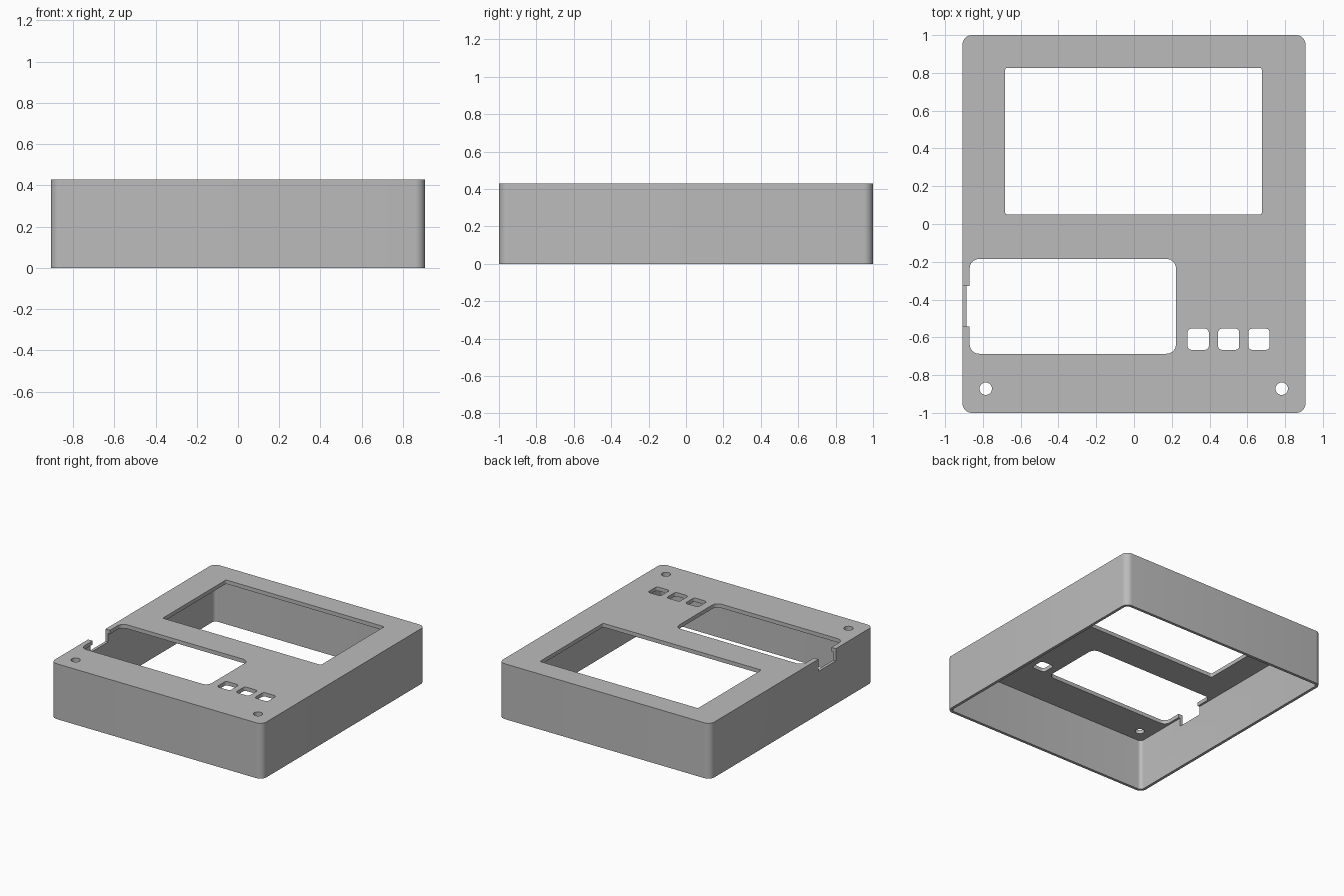
import bpy, bmesh, math

default = bpy.data.objects.get("Cube")
if default:
    bpy.data.objects.remove(default, do_unlink=True)

HEIGHT, WALL, PLATE = 0.43, 0.022, 0.03
HALF_X, HALF_Y = 0.908, 1.0

grey = bpy.data.materials.new("enclosure grey")
grey.use_nodes = True
colour = (0.5, 0.5, 0.5, 1)
grey.diffuse_color = colour
grey.node_tree.nodes["Principled BSDF"].inputs["Base Color"].default_value = colour


def rounded_block(name, x0, x1, y0, y1, z0, z1, radius=0, steps=8):
    """Upright block with rounded vertical corners."""
    corners = [(x1, y1, -1, -1), (x0, y1, 1, -1), (x0, y0, 1, 1), (x1, y0, -1, 1)]
    points = []
    for i, (x, y, sx, sy) in enumerate(corners):
        if not radius:
            points.append((x, y))
            continue
        for k in range(steps + 1):
            a = (i + k / steps) * math.pi / 2
            points.append((x + sx * radius + radius * math.cos(a),
                           y + sy * radius + radius * math.sin(a)))
    bm = bmesh.new()
    face = bm.faces.new([bm.verts.new((x, y, z0)) for x, y in points])
    top = bmesh.ops.extrude_face_region(bm, geom=[face])["geom"]
    bmesh.ops.translate(bm, vec=(0, 0, z1 - z0),
                        verts=[v for v in top if isinstance(v, bmesh.types.BMVert)])
    bmesh.ops.recalc_face_normals(bm, faces=bm.faces)
    mesh = bpy.data.meshes.new(name)
    bm.to_mesh(mesh)
    bm.free()
    mesh.materials.append(grey)
    obj = bpy.data.objects.new(name, mesh)
    bpy.context.collection.objects.link(obj)
    return obj


def round_cutter(name, x, y, radius):
    """Cylindrical cutter through the top plate."""
    bpy.ops.mesh.primitive_cylinder_add(vertices=32, radius=radius, depth=0.2,
                                        location=(x, y, HEIGHT))
    obj = bpy.context.object
    obj.name = name
    obj.data.materials.append(grey)
    return obj


def cut(target, cutter):
    cutter.hide_render = True
    bpy.context.view_layer.objects.active = target
    mod = target.modifiers.new("cut", 'BOOLEAN')
    mod.operation, mod.solver, mod.object = 'DIFFERENCE', 'EXACT', cutter
    bpy.ops.object.modifier_apply(modifier=mod.name)
    bpy.data.objects.remove(cutter, do_unlink=True)


# Outer shell, hollowed from below
case = rounded_block("enclosure_cover", -HALF_X, HALF_X, -HALF_Y, HALF_Y, 0, HEIGHT, 0.05)
inner_x, inner_y = HALF_X - WALL, HALF_Y - WALL
cut(case, rounded_block("cavity", -inner_x, inner_x, -inner_y, inner_y,
                        -0.1, HEIGHT - PLATE, 0.05 - WALL))

# Openings through the top plate
low, high = HEIGHT - 0.1, HEIGHT + 0.1
cut(case, rounded_block("screen_opening", -0.682, 0.677, 0.05, 0.827, low, high, 0.012))
cut(case, rounded_block("module_opening", -0.87, 0.222, -0.687, -0.185, low, high, 0.05))
for x in (0.34, 0.501, 0.662):
    cut(case, rounded_block("button_opening", x - 0.056, x + 0.056,
                            -0.666, -0.554, low, high, 0.02))
for x in (-0.785, 0.782):
    cut(case, round_cutter("screw_hole", x, -0.872, 0.033))

# Connector notch in the right wall
cut(case, rounded_block("connector_notch", -1, -0.85, -0.542, -0.328, HEIGHT - 0.095, high))

# Smooth corners, sharp edges
bpy.ops.object.select_all(action='DESELECT')
case.select_set(True)
bpy.context.view_layer.objects.active = case
bpy.ops.object.shade_smooth_by_angle(angle=math.radians(30))
